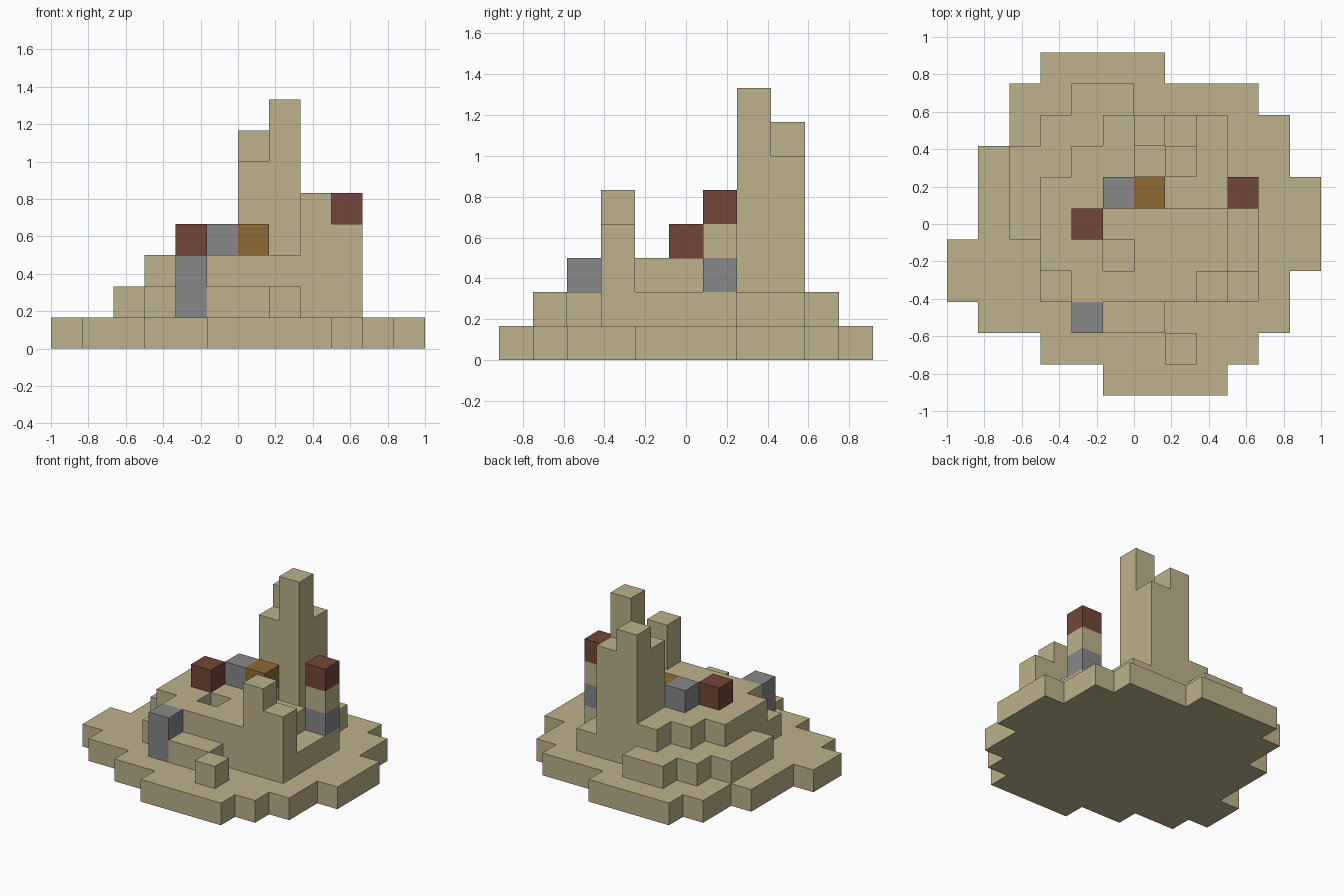
import bpy
import bmesh
import math

default_cube = bpy.data.objects.get("Cube")
if default_cube:
    bpy.data.objects.remove(default_cube, do_unlink=True)

U = 1 / 6                       # edge length of one block
X0, Y0 = -6 * U, -5.5 * U       # front corner of the block grid


def make_material(name, color):
    mat = bpy.data.materials.new(name)
    mat.use_nodes = True
    mat.diffuse_color = (*color, 1)
    mat.node_tree.nodes["Principled BSDF"].inputs["Base Color"].default_value = (*color, 1)
    return mat


sand = make_material("sandstone", (0.51, 0.445, 0.265))
grey = make_material("grey_stone", (0.246, 0.246, 0.254))
red = make_material("red_brick", (0.168, 0.061, 0.042))
brown = make_material("brown_wood", (0.27, 0.145, 0.036))


def build(name, cells, level, height, mat):
    """Extrude a set of grid cells upward into one clean solid."""
    bm = bmesh.new()
    z = level * U
    for i, j in cells:
        x, y = X0 + i * U, Y0 + j * U
        bm.faces.new([bm.verts.new(p) for p in
                      ((x, y, z), (x + U, y, z), (x + U, y + U, z), (x, y + U, z))])
    bmesh.ops.remove_doubles(bm, verts=bm.verts[:], dist=0.001)
    top = bmesh.ops.extrude_face_region(bm, geom=bm.faces[:], use_keep_orig=True)
    verts = [g for g in top["geom"] if isinstance(g, bmesh.types.BMVert)]
    bmesh.ops.translate(bm, verts=verts, vec=(0, 0, height * U))
    bmesh.ops.recalc_face_normals(bm, faces=bm.faces[:])
    bmesh.ops.dissolve_limit(bm, angle_limit=math.radians(1),
                             verts=bm.verts[:], edges=bm.edges[:])
    mesh = bpy.data.meshes.new(name)
    bm.to_mesh(mesh)
    bm.free()
    mesh.materials.append(mat)
    obj = bpy.data.objects.new(name, mesh)
    bpy.context.collection.objects.link(obj)
    return obj


def terrace(name, plan, level):
    """Build one layer from a plan drawn with the back row first."""
    rows = plan.split()[::-1]
    cells = [(i, j) for j, row in enumerate(rows)
             for i, mark in enumerate(row) if mark == "#"]
    build(name, cells, level, 1, sand)


# Stepped mound
terrace("ground_layer", """
...####.....
..########..
..#########.
.##########.
.###########
.###########
############
###########.
.##########.
...#######..
.....####...
""", 0)

terrace("lower_terrace", """
............
....##......
...######...
..#######...
..########..
..########..
...#######..
...#######..
.....##.....
.......#....
............
""", 1)

terrace("upper_terrace", """
............
............
.....###....
....####....
...####.....
...######...
...##.###...
....######..
............
............
............
""", 2)

# Towers and single blocks: name, column, row, level, height, material
columns = [
    ("tall_spire", 7, 7, 3, 5, sand),
    ("spire_front_shoulder", 6, 7, 3, 3, sand),
    ("spire_back_shoulder", 7, 8, 3, 3, sand),
    ("spire_back_peak", 6, 8, 3, 4, sand),
    ("front_tower", 8, 3, 3, 2, sand),
    ("front_tower_step", 9, 3, 3, 1, sand),
    ("side_pillar_base", 9, 6, 2, 1, grey),
    ("side_pillar_shaft", 9, 6, 3, 1, sand),
    ("side_pillar_cap", 9, 6, 4, 1, red),
    ("front_post", 4, 2, 1, 2, grey),
    ("roof_red_block", 4, 5, 3, 1, red),
    ("roof_grey_block", 5, 6, 3, 1, grey),
    ("roof_brown_block", 6, 6, 3, 1, brown),
]
for name, col, row, level, height, mat in columns:
    build(name, [(col, row)], level, height, mat)
